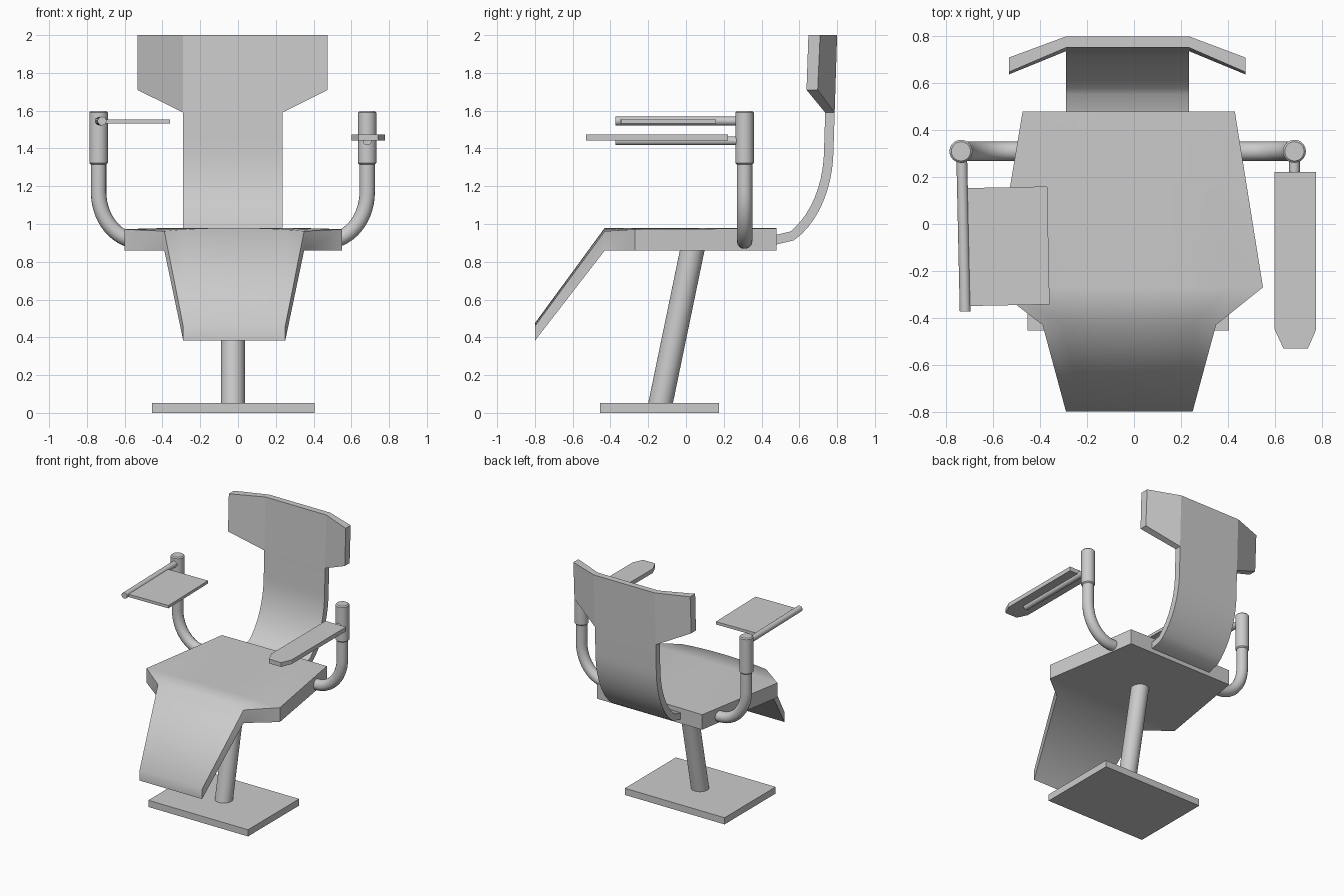
import bpy, bmesh
from math import cos, sin, pi, radians
from mathutils import Vector

if "Cube" in bpy.data.objects:
    bpy.data.objects.remove(bpy.data.objects["Cube"])

CX = -0.027


def shade(ob, angle):
    bpy.ops.object.select_all(action='DESELECT')
    bpy.context.view_layer.objects.active = ob
    ob.select_set(True)
    bpy.ops.object.shade_smooth_by_angle(angle=radians(angle))


def loft(name, sections, angle=30):
    """Skin closed cross-sections into a capped solid."""
    bm = bmesh.new()
    rings = [[bm.verts.new(p) for p in s] for s in sections]
    n = len(rings[0])
    for a, b in zip(rings, rings[1:]):
        for i in range(n):
            j = (i + 1) % n
            bm.faces.new((a[i], a[j], b[j], b[i]))
    bm.faces.new(rings[0])
    bm.faces.new(rings[-1])
    bmesh.ops.recalc_face_normals(bm, faces=bm.faces)
    me = bpy.data.meshes.new(name)
    bm.to_mesh(me)
    bm.free()
    ob = bpy.data.objects.new(name, me)
    bpy.context.collection.objects.link(ob)
    shade(ob, angle)
    return ob


def slab(name, outline, z0, z1):
    return loft(name, [[(x, y, z) for x, y in outline] for z in (z0, z1)], 20)


def rod(name, a, b, r, bevel=0):
    """Round bar between two points."""
    a, b = Vector(a), Vector(b)
    d = b - a
    bpy.ops.mesh.primitive_cylinder_add(
        vertices=32, radius=r, depth=d.length, location=(a + b) / 2,
        rotation=d.to_track_quat('Z', 'Y').to_euler())
    ob = bpy.context.object
    ob.name = name
    if bevel:
        m = ob.modifiers.new("edge", 'BEVEL')
        m.width = bevel
        m.segments = 1
    shade(ob, 30)


# Base plate and slanted post
slab("base_plate", [(-0.455, -0.455), (0.405, -0.455), (0.405, 0.175), (-0.455, 0.175)], 0, 0.052)
rod("post", (CX, -0.139, 0.03), (CX, 0.037, 0.88), 0.064)

# Seat and leg rest: crowned rows of (y, left x, right x, crown z, edge drop, bottom z)
rows = [(0.48, -0.475, 0.43, 0.98, 0.003, 0.86),
        (-0.27, -0.60, 0.55, 0.98, 0.008, 0.86),
        (-0.43, -0.39, 0.35, 0.98, 0.018, 0.86),
        (-0.80, -0.29, 0.25, 0.475, 0.016, 0.382)]
COLS = 8
sections = []
for y, xl, xr, z, drop, zb in rows:
    top = []
    for i in range(COLS + 1):
        t = i / COLS
        top.append((xl + (xr - xl) * t, y, z - drop * (2 * t - 1) ** 2))
    sections.append(top + [(xr, y, zb), (xl, y, zb)])
loft("seat_and_leg_rest", sections, 56)

# Backrest: curved strip with constant thickness, swept from seat to head panel
XL, XR = -0.29, 0.235
path = [(0.46, 0.913)]
for i in range(11):
    a = pi / 2 * (0.3 + 0.7 * i / 10)
    path.append((0.40 + 0.356 * sin(a), 1.40 - 0.52 * cos(a)))
path.append((0.762, 1.59))
sections = []
for i, p in enumerate(path):
    a, b = Vector(path[max(i - 1, 0)]), Vector(path[min(i + 1, len(path) - 1)])
    d = (b - a).normalized() * 0.025
    f, k = (p[0] - d.y, p[1] + d.x), (p[0] + d.y, p[1] - d.x)
    if i == len(path) - 1:
        f, k = (f[0], 1.59), (k[0], 1.59)
    sections.append([(XL, *f), (XR, *f), (XR, *k), (XL, *k)])
loft("backrest", sections, 30)

# Head panel with forward-swept wings
inner = [(0.752, 2), (0.80, 2), (0.787, 1.59), (0.737, 1.59)]
outer = [(0.648, 2), (0.71, 2), (0.697, 1.71), (0.638, 1.71)]
loft("head_panel", [[(x, *p) for p in s] for x, s in
                    ((-0.533, outer), (XL, inner), (XR, inner), (0.475, outer))], 15)

# Arm tubes with thicker sleeves, mirrored about the chair's centre line
AY = 0.31
for side, s in (("left", -1), ("right", 1)):
    ax = CX + s * 0.711
    pts = [(ax, AY, 1.34)]
    for i in range(15):
        a = pi / 2 * i / 14
        pts.append((ax - s * 0.215 * (1 - cos(a)), AY, 1.17 - 0.26 * sin(a)))
    pts.append((ax - s * 0.28, AY, 0.91))
    cu = bpy.data.curves.new(side + "_arm_tube", 'CURVE')
    cu.dimensions = '3D'
    cu.bevel_depth = 0.041
    cu.bevel_resolution = 6
    cu.use_fill_caps = True
    sp = cu.splines.new('POLY')
    sp.points.add(len(pts) - 1)
    for q, p in zip(sp.points, pts):
        q.co = (*p, 1)
    ob = bpy.data.objects.new(side + "_arm_tube", cu)
    bpy.context.collection.objects.link(ob)
    bpy.ops.object.select_all(action='DESELECT')
    bpy.context.view_layer.objects.active = ob
    ob.select_set(True)
    bpy.ops.object.convert(target='MESH')
    shade(bpy.context.object, 40)
    rod(side + "_arm_sleeve", (ax, AY, 1.315), (ax, AY, 1.598), 0.049, 0.008)

# Left tray on its support bar
rod("tray_bar", (-0.735, 0.30, 1.545), (-0.72, -0.373, 1.545), 0.023)
slab("tray", [(-0.715, -0.35), (-0.36, -0.343), (-0.37, 0.16), (-0.715, 0.153)], 1.531, 1.553)

# Right arm pad on its support bar
rod("arm_pad_bar", (0.684, 0.30, 1.44), (0.684, -0.373, 1.44), 0.023)
slab("arm_pad", [(0.60, 0.222), (0.60, -0.45), (0.637, -0.53), (0.742, -0.53),
                 (0.777, -0.45), (0.777, 0.222)], 1.441, 1.474)
